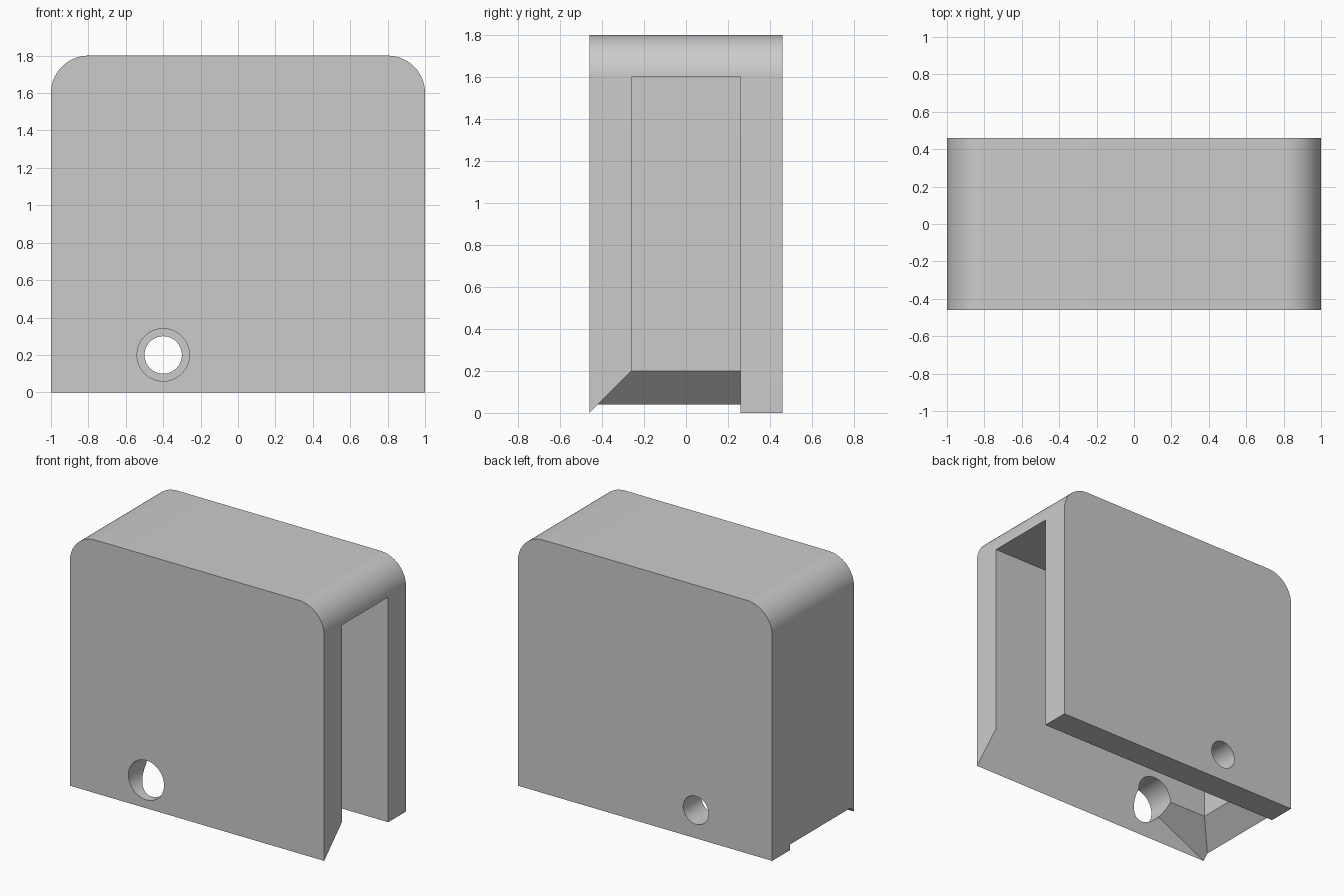
import bpy, bmesh, math
from mathutils import Matrix

old = bpy.data.objects.get("Cube")
if old:
    bpy.data.objects.remove(old, do_unlink=True)

W, D, H = 1.0, 0.46, 1.8        # half width, half depth, height
R = 0.2                         # top corner radius
IN_Y, IN_X, IN_Z = 0.26, -0.84, 1.6   # cavity limits

grey = bpy.data.materials.new("light grey")
grey.use_nodes = True
COLOUR = (0.6, 0.6, 0.6, 1)
grey.diffuse_color = COLOUR
grey.node_tree.nodes["Principled BSDF"].inputs["Base Color"].default_value = COLOUR


def make_object(name, bm):
    bmesh.ops.recalc_face_normals(bm, faces=bm.faces)
    mesh = bpy.data.meshes.new(name)
    bm.to_mesh(mesh)
    bm.free()
    mesh.materials.append(grey)
    obj = bpy.data.objects.new(name, mesh)
    bpy.context.collection.objects.link(obj)
    return obj


def prism(name, outline, y0, y1):
    """Extrude an x-z outline along y."""
    bm = bmesh.new()
    face = bm.faces.new([bm.verts.new((x, y0, z)) for x, z in outline])
    new = bmesh.ops.extrude_face_region(bm, geom=[face])["geom"]
    verts = [v for v in new if isinstance(v, bmesh.types.BMVert)]
    bmesh.ops.translate(bm, verts=verts, vec=(0, y1 - y0, 0))
    return make_object(name, bm)


def hole(name, radius, y):
    bm = bmesh.new()
    bmesh.ops.create_cone(bm, cap_ends=True, segments=64, radius1=radius,
                          radius2=radius, depth=0.5,
                          matrix=Matrix.Translation((-0.4, y, 0.2))
                          @ Matrix.Rotation(math.pi / 2, 4, "X"))
    return make_object(name, bm)


# Cover body with rounded top corners
outline = [(-W, 0), (W, 0)]
for cx, start in ((W - R, 0), (R - W, 90)):
    for i in range(25):
        a = math.radians(start + 90 * i / 24)
        outline.append((cx + R * math.cos(a), H - R + R * math.sin(a)))
cover = prism("cover", outline, -D, D)

# Cavity open at the bottom and one side, its lower edge flaring at 45 degrees
flare = 0.4
cavity = prism("cavity_cutter",
               [(IN_X, IN_Z), (IN_X, 0.2), (IN_X - flare, 0.2 - flare),
                (1.2, 0.2 - flare), (1.2, 0.2), (1.2, IN_Z)], -IN_Y, IN_Y)
# Slope the front of the flare by pulling its lowest points forward
for v in cavity.data.vertices:
    if v.co.z < 0 and v.co.y < 0:
        v.co.y -= flare

# Screw holes: wide in the front wall, narrow in the back wall
cutters = [cavity,
           hole("front_hole_cutter", 0.14, -0.4),
           hole("back_hole_cutter", 0.1, 0.4)]
for cutter in cutters:
    cut = cover.modifiers.new(cutter.name, "BOOLEAN")
    cut.operation = "DIFFERENCE"
    cut.solver = "EXACT"
    cut.object = cutter

# Apply the cuts, then remove the cutters
bpy.context.view_layer.update()
result = bpy.data.meshes.new_from_object(
    cover.evaluated_get(bpy.context.evaluated_depsgraph_get()))
cover.modifiers.clear()
cover.data = result
for cutter in cutters:
    bpy.data.objects.remove(cutter, do_unlink=True)

bpy.ops.object.select_all(action="DESELECT")
cover.select_set(True)
bpy.context.view_layer.objects.active = cover
bpy.ops.object.shade_smooth_by_angle(angle=math.radians(30))
